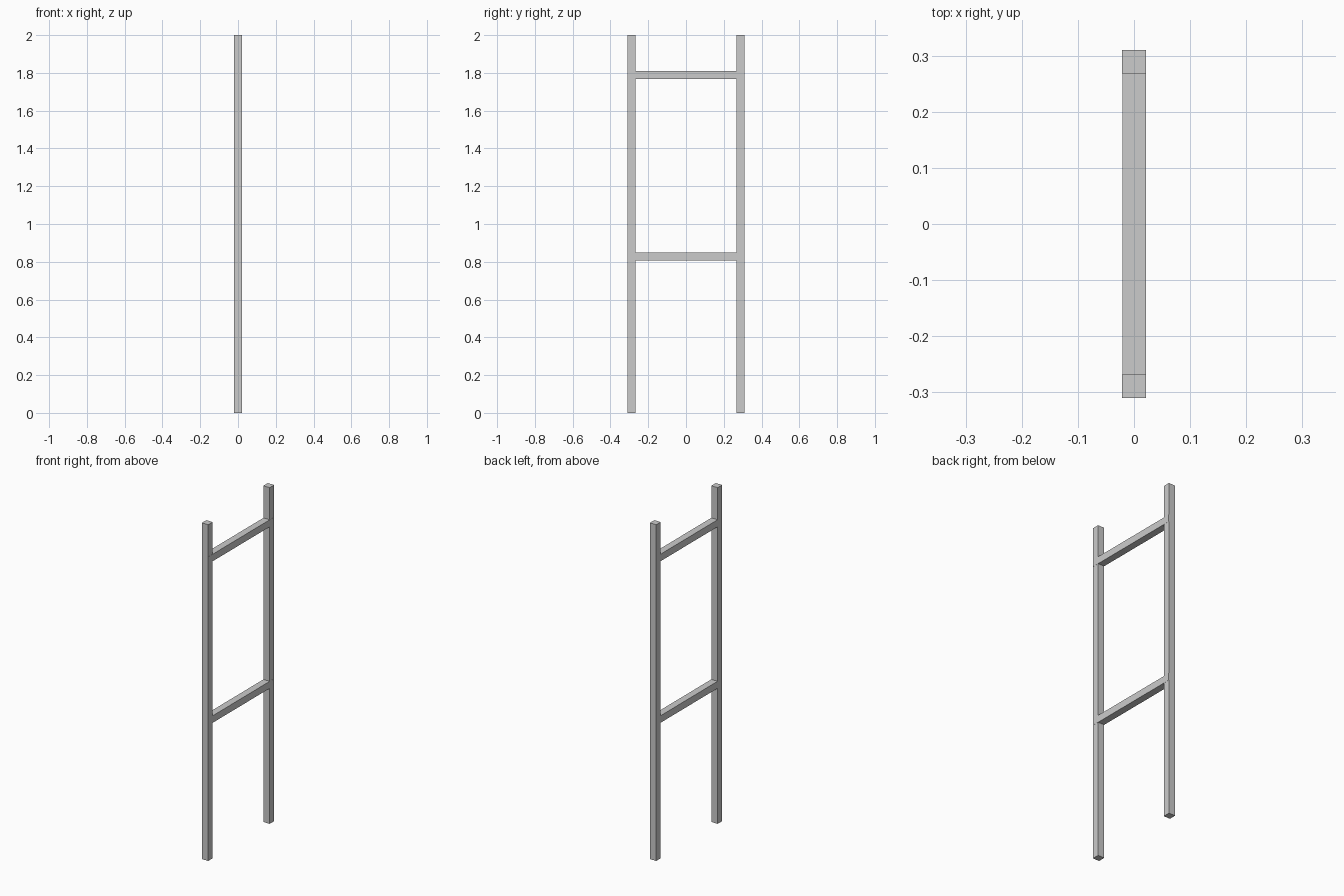
import bpy

if "Cube" in bpy.data.objects:
    bpy.data.objects.remove(bpy.data.objects["Cube"])

T = 0.042    # square bar thickness
HALF = 0.31  # half of the overall width


def box(name, centre, size):
    bpy.ops.mesh.primitive_cube_add(size=1, location=centre)
    ob = bpy.context.object
    ob.name = name
    ob.scale = size
    bpy.ops.object.transform_apply(location=False, rotation=False, scale=True)
    return ob


# Two upright posts
for name, side in (("front_post", -1), ("back_post", 1)):
    box(name, (0, side * (HALF - T / 2), 1), (T, T, 2))

# Two cross rails let into the posts, barely proud on the right side
for name, z in (("lower_rail", 0.827), ("upper_rail", 1.788)):
    box(name, (0.0004, 0, z), (T, 2 * HALF - 0.002, T))
